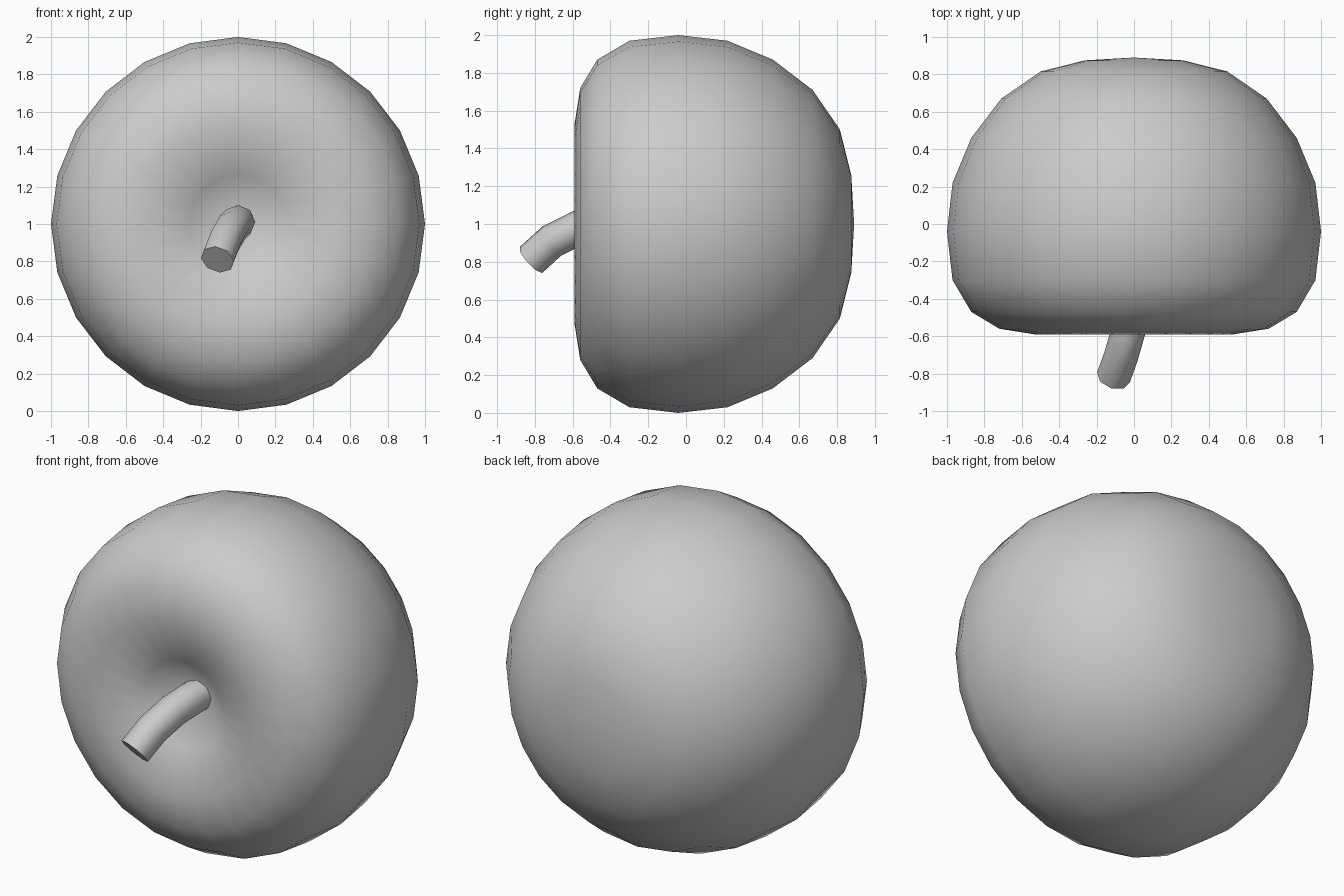
import bpy, bmesh, math
from mathutils import Vector

cube = bpy.data.objects.get("Cube")
if cube:
    bpy.data.objects.remove(cube, do_unlink=True)

grey = bpy.data.materials.new("plain_grey")
grey.use_nodes = True
colour = (0.6, 0.6, 0.6, 1)
grey.diffuse_color = colour
grey.node_tree.nodes["Principled BSDF"].inputs["Base Color"].default_value = colour


def finish(obj, angle):
    obj.data.materials.append(grey)
    bpy.ops.object.select_all(action='DESELECT')
    obj.select_set(True)
    bpy.context.view_layer.objects.active = obj
    if obj.type == 'CURVE':
        bpy.ops.object.convert(target='MESH')
    bpy.ops.object.shade_smooth_by_angle(angle=math.radians(angle))


# Fruit body: (radius, y) profile turned around the y axis, dimple first
profile = [(0, -0.32), (0.26, -0.51), (0.53, -0.59), (0.72, -0.56),
           (0.87, -0.47), (0.97, -0.30), (1, -0.04), (0.97, 0.22),
           (0.87, 0.46), (0.71, 0.67), (0.5, 0.815), (0.26, 0.875), (0, 0.89)]
bm = bmesh.new()
verts = [bm.verts.new((0, y, r)) for r, y in profile]
edges = [bm.edges.new(pair) for pair in zip(verts, verts[1:])]
bmesh.ops.spin(bm, geom=verts + edges, cent=(0, 0, 0), axis=(0, 1, 0),
               angle=math.tau, steps=24, use_duplicate=False)
bmesh.ops.remove_doubles(bm, verts=bm.verts, dist=0.001)
bmesh.ops.recalc_face_normals(bm, faces=bm.faces)
mesh = bpy.data.meshes.new("fruit_body")
bm.to_mesh(mesh)
bm.free()
body = bpy.data.objects.new("fruit_body", mesh)
body.location.z = 1
bpy.context.collection.objects.link(body)
finish(body, 80)

# Stem: eight-sided tube bending down and to the side
path = [(0, -0.25, 1.01), (0, -0.42, 1.01), (-0.03, -0.57, 0.98),
        (-0.07, -0.71, 0.91), (-0.11, -0.82, 0.81)]
curve = bpy.data.curves.new("stem", 'CURVE')
curve.dimensions = '3D'
curve.bevel_depth = 0.092
curve.bevel_resolution = 2
curve.use_fill_caps = True
spline = curve.splines.new('POLY')
spline.points.add(len(path) - 1)
for point, co in zip(spline.points, path):
    point.co = (*co, 1)
stem = bpy.data.objects.new("stem", curve)
bpy.context.collection.objects.link(stem)
finish(stem, 60)
